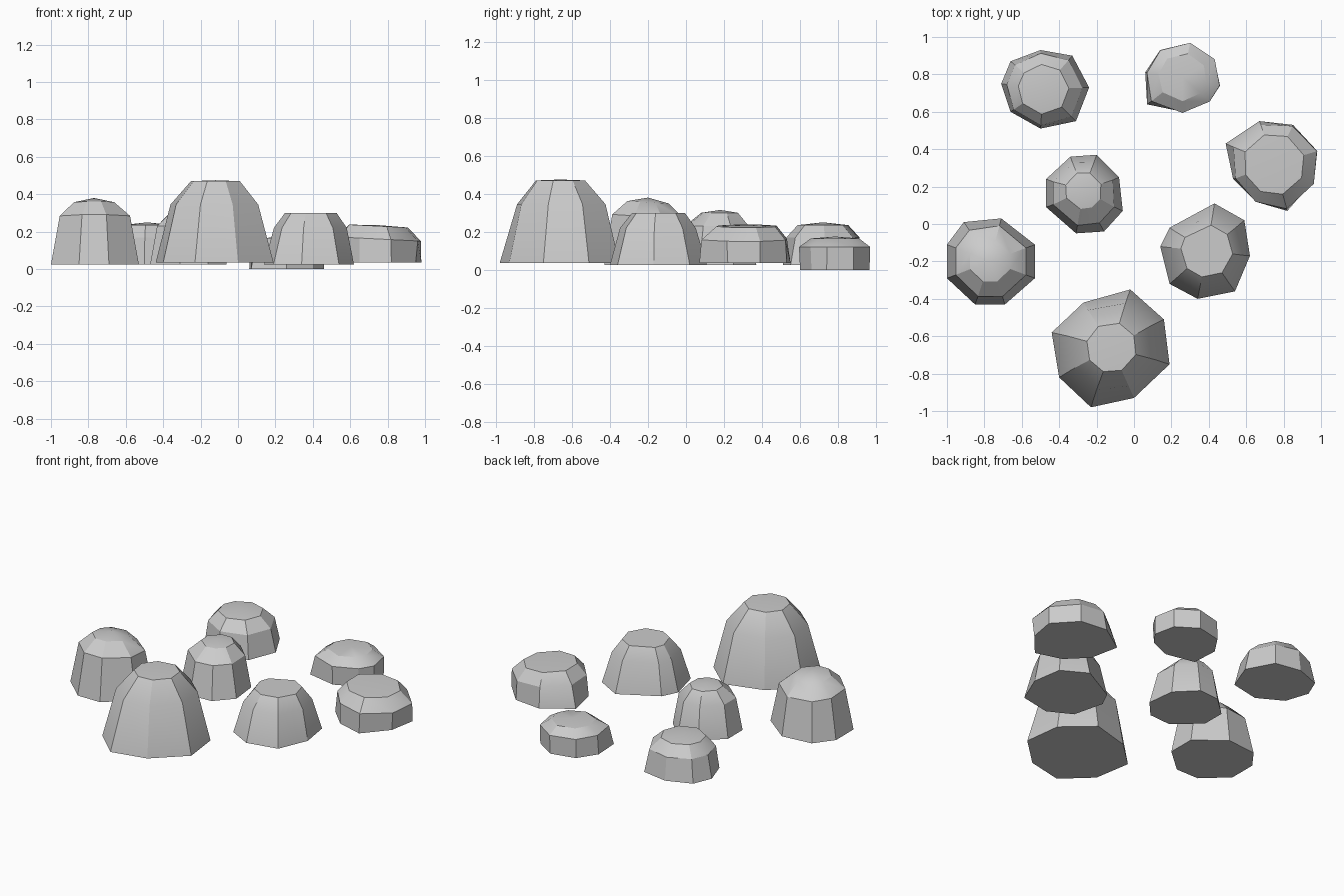
import bpy, bmesh
from mathutils import Vector

if "Cube" in bpy.data.objects:
    bpy.data.objects.remove(bpy.data.objects["Cube"])


def rock(name, base, z0, shoulder, top, apex, tilt=(0, 0), mix=0.45):
    """Lofted boulder: base outline, shoulder ring, top ring, low crown.
    shoulder = (x, y, z, radius), top = (x, y, z, radius), apex = height."""
    bm = bmesh.new()
    pts = [Vector(p) for p in base]
    rings = [[bm.verts.new((p.x, p.y, z0)) for p in pts]]
    for (cx, cy, z, r), k in ((shoulder, mix), (top, 0.15)):
        c = Vector((cx, cy))
        mean = sum((p - c).length for p in pts) / len(pts)
        ring = []
        for p in pts:
            d = p - c
            rad = r * ((1 - k) + k * d.length / mean)
            o = d.normalized() * rad
            zz = z + o.x * tilt[0] + o.y * tilt[1]
            ring.append(bm.verts.new((c.x + o.x, c.y + o.y, zz)))
        rings.append(ring)
    n = len(pts)
    bm.faces.new(rings[0])
    for lo, hi in zip(rings, rings[1:]):
        for i in range(n):
            j = (i + 1) % n
            bm.faces.new((lo[i], lo[j], hi[j], hi[i]))
    peak = bm.verts.new((top[0], top[1], apex))
    for i in range(n):
        bm.faces.new((rings[2][i], rings[2][(i + 1) % n], peak))
    bmesh.ops.recalc_face_normals(bm, faces=bm.faces[:])
    me = bpy.data.meshes.new(name)
    bm.to_mesh(me)
    bm.free()
    ob = bpy.data.objects.new(name, me)
    bpy.context.collection.objects.link(ob)
    bpy.context.view_layer.objects.active = ob
    bpy.ops.object.select_all(action='DESELECT')
    ob.select_set(True)
    bpy.ops.object.shade_smooth_by_angle(angle=0.52)
    return ob


# Tall front boulder
rock("large_front_rock",
     [(-.02, -.35), (.16, -.51), (.19, -.75), (0, -.93),
      (-.23, -.98), (-.40, -.82), (-.44, -.58), (-.27, -.42)],
     .035, (-.125, -.65, .345, .24), (-.12, -.66, .47, .135), .475)

# Left boulder
rock("left_rock",
     [(-.71, .03), (-.53, -.11), (-.53, -.29), (-.69, -.43),
      (-.85, -.43), (-1, -.29), (-1, -.11), (-.91, .01)],
     .025, (-.765, -.2, .28, .2), (-.77, -.2, .355, .115), .38, (0, -.06))

# Centre boulder
rock("centre_rock",
     [(-.20, .37), (-.08, .25), (-.06, .07), (-.16, -.04),
      (-.31, -.05), (-.47, .09), (-.47, .24), (-.34, .36)],
     .025, (-.27, .165, .23, .175), (-.27, .18, .3, .1), .315)

# Right front boulder
rock("right_front_rock",
     [(.43, .11), (.59, .02), (.62, -.17), (.54, -.36),
      (.34, -.40), (.19, -.32), (.14, -.12), (.19, -.02)],
     .025, (.39, -.15, .22, .2), (.39, -.145, .3, .14), .3)

# Right back boulder
rock("right_back_rock",
     [(.67, .55), (.85, .53), (.98, .39), (.95, .22),
      (.82, .07), (.65, .12), (.53, .24), (.49, .43)],
     .035, (.768, .308, .16, .232), (.75, .32, .23, .165), .235, (-.05, 0))

# Low back boulder
rock("low_back_rock",
     [(.30, .965), (.43, .88), (.46, .74), (.40, .66),
      (.26, .6), (.07, .64), (.06, .81), (.14, .93)],
     0, (.268, .782, .12, .195), (.26, .785, .165, .13), .175)

# Left back boulder
rock("left_back_rock",
     [(-.5, .93), (-.33, .9), (-.24, .73), (-.31, .55),
      (-.5, .51), (-.66, .6), (-.71, .75), (-.66, .87)],
     .025, (-.48, .72, .17, .2), (-.485, .72, .235, .135), .25)
